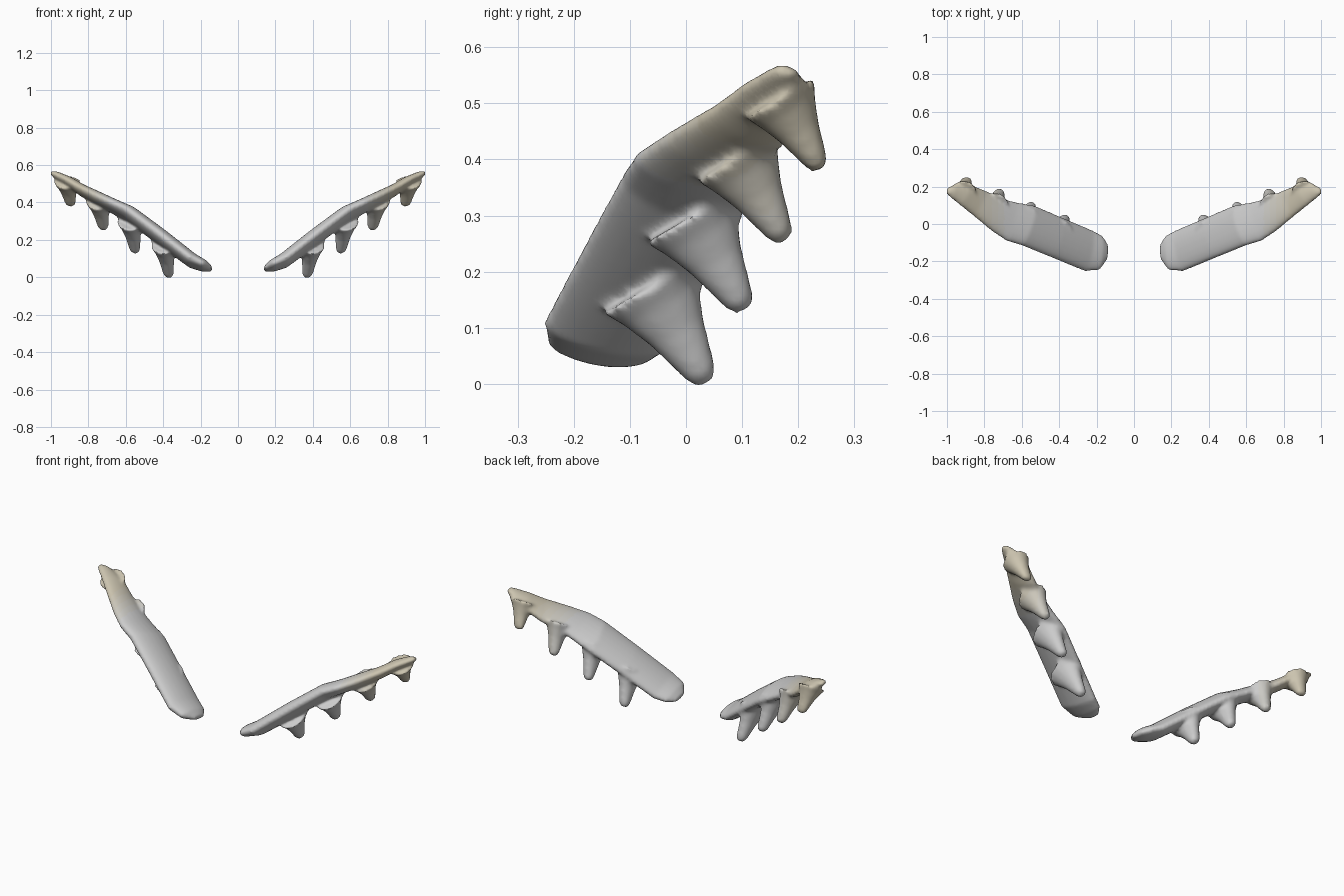
import bpy, bmesh, math
from mathutils import Vector, Matrix

if "Cube" in bpy.data.objects:
    bpy.data.objects.remove(bpy.data.objects["Cube"])


def loft(bm, rings, n=20):
    """Skin a closed tube through ellipses given as (centre, axis a, axis b)."""
    loops = []
    for c, a, b in rings:
        loops.append([bm.verts.new(c + a * math.cos(2 * math.pi * i / n) + b * math.sin(2 * math.pi * i / n))
                      for i in range(n)])
    for p, q in zip(loops, loops[1:]):
        for i in range(n):
            j = (i + 1) % n
            bm.faces.new((p[i], p[j], q[j], q[i]))
    bm.faces.new(loops[0][::-1])
    bm.faces.new(loops[-1])


# wing blade stations: front edge, rear edge, half thickness
stations = [
    ((.142, -.19, .05), (.137, -.11, .035), .012),
    ((.185, -.248, .075), (.17, -.062, .045), .030),
    ((.26, -.254, .11), (.225, -.032, .065), .039),
    ((.44, -.18, .25), (.38, .033, .18), .042),
    ((.60, -.115, .37), (.53, .098, .29), .041),
    ((.68, -.092, .405), (.63, .118, .345), .037),
    ((.76, -.038, .44), (.70, .133, .387), .035),
    ((.86, .045, .49), (.79, .177, .43), .031),
    ((.93, .10, .53), (.87, .21, .49), .027),
    ((.985, .145, .555), (.96, .21, .54), .020),
    ((1.004, .16, .562), (.997, .198, .558), .010),
]
rings = []
mids = [(Vector(f) + Vector(r)) / 2 for f, r, t in stations]
for i, (f, r, t) in enumerate(stations):
    a = (Vector(f) - Vector(r)) / 2
    path = mids[min(i + 1, len(mids) - 1)] - mids[max(i - 1, 0)]
    rings.append((mids[i], a, path.cross(a).normalized() * t))

bm = bmesh.new()
loft(bm, rings)

# four hanging feather spikes: tip position and size
for tip, s in [((.37, .032, .010), 1.0), ((.55, .10, .140), .96),
               ((.72, .172, .262), .86), ((.895, .237, .388), .74)]:
    tip = Vector(tip)
    axis = Vector((.025, -.095, .165)) * s
    a = Vector((1, 0, 0))
    b = axis.cross(a).normalized()
    loft(bm, [(tip + axis * k, a * rx, b * ry * s) for k, rx, ry in
              [(-.05, .017, .018), (.05, .029, .029), (.5, .041, .054), (.8, .056, .078), (1.0, .075, .10)]], 14)
bmesh.ops.recalc_face_normals(bm, faces=bm.faces)
mesh = bpy.data.meshes.new("wing_base")
bm.to_mesh(mesh)
bm.free()

# fuse blade and spikes into one soft skin
base = bpy.data.objects.new("wing_base", mesh)
bpy.context.collection.objects.link(base)
m = base.modifiers.new("fuse", 'REMESH')
m.mode = 'VOXEL'
m.voxel_size = .009
m = base.modifiers.new("soften", 'SMOOTH')
m.factor = .5
m.iterations = 8
dg = bpy.context.evaluated_depsgraph_get()
skin = bpy.data.meshes.new_from_object(base.evaluated_get(dg))
bpy.data.objects.remove(base)

# grey blade fading to a tan tip
grey, tan = Vector((.60, .60, .585)), Vector((.60, .55, .43))
skin.materials.clear()
steps = 6
for i in range(steps):
    mat = bpy.data.materials.new("wing_shade_%d" % i)
    mat.diffuse_color = (*grey.lerp(tan, i / (steps - 1)), 1)
    mat.use_nodes = True
    mat.node_tree.nodes["Principled BSDF"].inputs["Base Color"].default_value = mat.diffuse_color
    skin.materials.append(mat)
for p in skin.polygons:
    k = (p.center.x - .66) / .2
    p.material_index = max(0, min(steps - 1, int(k * steps)))
    p.use_smooth = True

# right wing and mirrored left wing
left = skin.copy()
left.transform(Matrix.Scale(-1, 4, (1, 0, 0)))
left.flip_normals()
for name, me in (("right_wing", skin), ("left_wing", left)):
    me.name = name
    bpy.context.collection.objects.link(bpy.data.objects.new(name, me))
